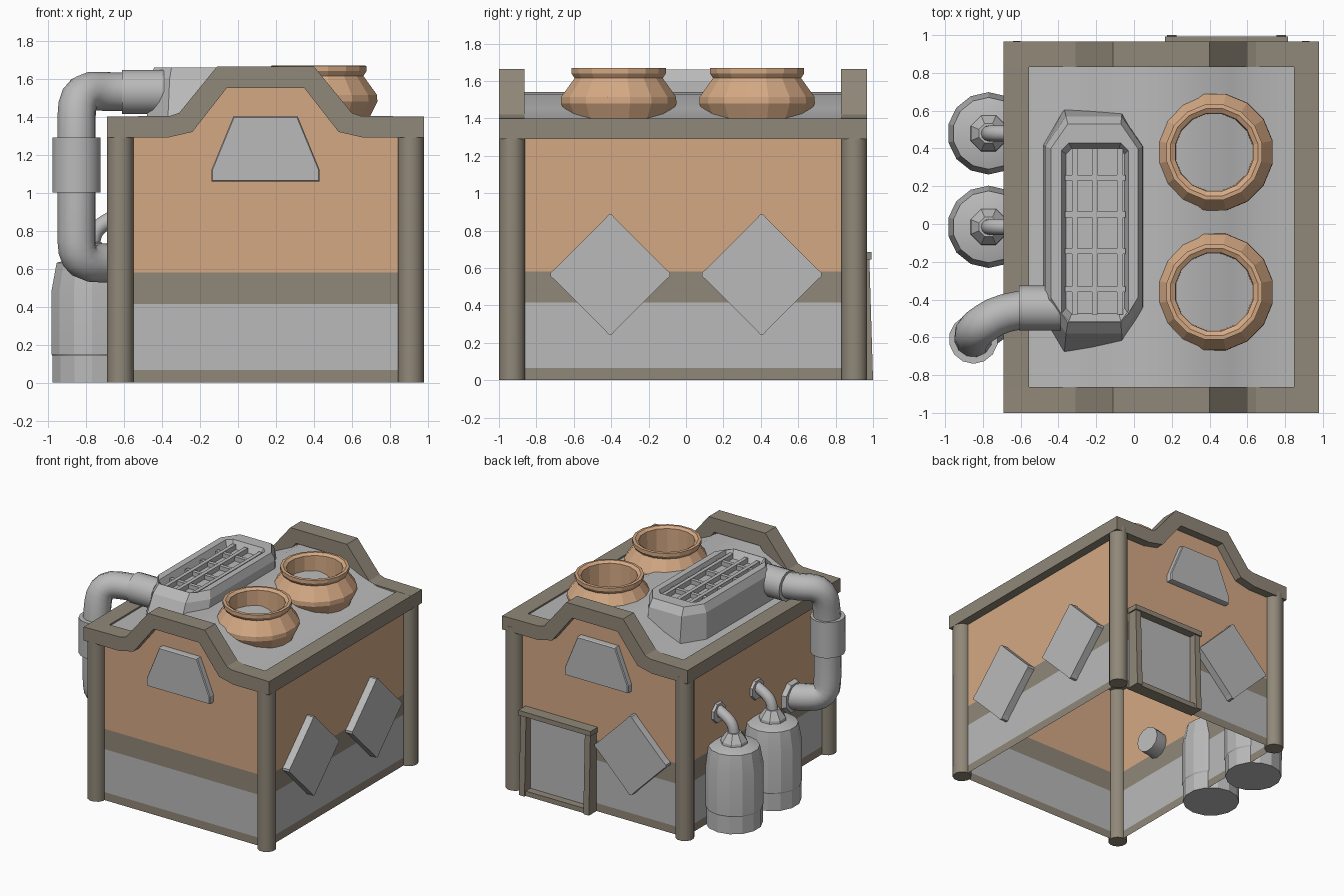
import bpy, bmesh, math
from mathutils import Vector

if "Cube" in bpy.data.objects:
    bpy.data.objects.remove(bpy.data.objects["Cube"])


def material(name, rgb):
    m = bpy.data.materials.new(name)
    m.diffuse_color = (*rgb, 1)
    m.use_nodes = True
    m.node_tree.nodes["Principled BSDF"].inputs["Base Color"].default_value = m.diffuse_color
    return m


CLAY = material("clay orange", (0.66, 0.395, 0.23))
GREY = material("metal grey", (0.49, 0.49, 0.49))
BROWN = material("trim brown", (0.28, 0.245, 0.19))

# Outer and wall limits of the hut
CX = 0.145
WX0, WX1, WY0, WY1 = -0.62, 0.91, -0.93, 0.90


def finish(name, bm, mats, smooth=None, recalc=True):
    if recalc:
        bmesh.ops.recalc_face_normals(bm, faces=bm.faces)
    me = bpy.data.meshes.new(name)
    bm.to_mesh(me)
    bm.free()
    ob = bpy.data.objects.new(name, me)
    bpy.context.collection.objects.link(ob)
    for m in mats:
        me.materials.append(m)
    if smooth:
        smooth_object(ob, smooth)
    return ob


def smooth_object(ob, angle):
    bpy.ops.object.select_all(action='DESELECT')
    ob.select_set(True)
    bpy.context.view_layer.objects.active = ob
    bpy.ops.object.shade_smooth_by_angle(angle=math.radians(angle))


def loft(name, rings, mat, caps=(True, True), smooth=None):
    """Join equal-length rings of points with quads."""
    bm = bmesh.new()
    vs = [[bm.verts.new(p) for p in r] for r in rings]
    n = len(vs[0])
    for a, b in zip(vs, vs[1:]):
        for i in range(n):
            bm.faces.new((a[i], a[(i + 1) % n], b[(i + 1) % n], b[i]))
    if caps[0]:
        bm.faces.new(vs[0][::-1])
    if caps[1]:
        bm.faces.new(vs[-1])
    return finish(name, bm, [mat], smooth)


def lathe(name, profile, origin, mat, sides=12, axis=(0, 0, 1), caps=(True, True), smooth=None):
    """Revolve (radius, height) points about an axis."""
    q = Vector((0, 0, 1)).rotation_difference(Vector(axis))
    o = Vector(origin)
    rings = [[o + q @ Vector((r * math.cos(2 * math.pi * (i + .5) / sides),
                              r * math.sin(2 * math.pi * (i + .5) / sides), z))
              for i in range(sides)] for r, z in profile]
    return loft(name, rings, mat, caps, smooth)


def box(name, x, y, z, mat):
    rings = [[(x[0], y[0], h), (x[1], y[0], h), (x[1], y[1], h), (x[0], y[1], h)] for h in z]
    return loft(name, rings, mat)


def prism(name, pts, place, d0, d1, mat, bevel=0.0):
    """Extrude a 2D outline; place(u, v, d) maps to 3D. Front edge may be chamfered."""
    cu = sum(p[0] for p in pts) / len(pts)
    cv = sum(p[1] for p in pts) / len(pts)
    rings = [[place(u, v, d0) for u, v in pts]]
    if bevel:
        rings.append([place(u, v, d1 - bevel) for u, v in pts])
    k = 1 - bevel * 3
    rings.append([place(cu + (u - cu) * k, cv + (v - cv) * k, d1) for u, v in pts])
    return loft(name, rings, mat)


def pipe(name, pts, radius, mat):
    cu = bpy.data.curves.new(name, 'CURVE')
    cu.dimensions = '3D'
    cu.bevel_depth, cu.bevel_resolution = radius, 4
    cu.use_fill_caps = True
    s = cu.splines.new('NURBS')
    s.points.add(len(pts) - 1)
    for p, c in zip(s.points, pts):
        p.co = (*c, 1)
    s.order_u, s.use_endpoint_u, s.resolution_u = 3, True, 4
    ob = bpy.data.objects.new(name, cu)
    bpy.context.collection.objects.link(ob)
    bpy.ops.object.select_all(action='DESELECT')
    ob.select_set(True)
    bpy.context.view_layer.objects.active = ob
    bpy.ops.object.convert(target='MESH')
    ob = bpy.context.object
    ob.data.materials.clear()
    ob.data.materials.append(mat)
    smooth_object(ob, 40)


# Walls: open sheets cut into horizontal colour bands
gable = [(WX1, 1.34), (0.62, 1.35), (0.38, 1.6), (-0.09, 1.6), (-0.33, 1.35), (WX0, 1.34)]
bm = bmesh.new()
for y in (WY0, WY1):
    f = bm.faces.new([bm.verts.new((x, y, z)) for x, z in [(WX0, 0), (WX1, 0)] + gable])
    if y > 0:
        f.normal_flip()
for x in (WX0, WX1):
    f = bm.faces.new([bm.verts.new((x, y, z)) for y, z in
                      [(WY0, 0), (WY1, 0), (WY1, 1.34), (WY0, 1.34)]])
    if x < 0:
        f.normal_flip()
for z in (0.065, 0.415, 0.58):
    bmesh.ops.bisect_plane(bm, geom=bm.verts[:] + bm.edges[:] + bm.faces[:],
                           plane_co=(0, 0, z), plane_no=(0, 0, 1))
for f in bm.faces:
    z = f.calc_center_median().z
    f.material_index = 2 if z < 0.065 or 0.415 < z < 0.58 else 1 if z < 0.415 else 0
finish("walls", bm, [CLAY, GREY, BROWN], recalc=False)

# Corner posts
for x in (WX0, WX1):
    for y in (WY0, WY1):
        lathe("corner_post", [(0.071, 0), (0.071, 1.33)], (x, y, 0), BROWN, 12, smooth=40)

# Parapet: stepped gables front and back, straight rails at the sides
half_top = [(0.835, 1.40), (0.50, 1.405), (0.455, 1.42), (0.255, 1.665)]
half_low = [(0.205, 1.55), (0.385, 1.32), (0.515, 1.29), (0.835, 1.29)]
right = half_top + half_low
left_top = [(-u, v) for u, v in half_top]
left_low = [(-u, v) for u, v in half_low]
outline = left_top + half_top[::-1] + half_low[::-1] + left_low
outline = [(CX + u, v) for u, v in outline]
for nm, y0, y1 in (("front_gable_trim", -1.0, -0.863), ("back_gable_trim", 0.83, 0.967)):
    prism(nm, outline, lambda u, v, d: (u, d, v), y0, y1, BROWN)
for nm, x in (("left_rail", (-0.69, -0.557)), ("right_rail", (0.847, 0.98))):
    box(nm, x, (-0.863, 0.83), (1.29, 1.40), BROWN)

# Roof sheet with a raised middle
bm = bmesh.new()
roof = [(-0.6, 1.385), (-0.38, 1.395), (-0.22, 1.45), (-0.05, 1.53), (CX, 1.54),
        (0.34, 1.53), (0.51, 1.45), (0.67, 1.395), (0.89, 1.385)]
a, b = ([bm.verts.new((x, y, z)) for x, z in roof] for y in (-0.9, 0.87))
for i in range(len(roof) - 1):
    bm.faces.new((a[i], a[i + 1], b[i + 1], b[i]))
finish("roof", bm, [GREY], 40, recalc=False)

# Clay pots used as chimneys
pot = [(0.27, -0.04), (0.275, 0.0), (0.315, 0.08), (0.313, 0.115), (0.24, 0.215), (0.257, 0.24),
       (0.257, 0.268), (0.235, 0.27), (0.21, 0.255), (0.205, 0.0)]
for y in (0.38, -0.36):
    lathe("chimney_pot", pot, (0.425, y, 1.40), CLAY, 16, caps=(False, False))


# Roof vent with recessed grille
def oct_ring(x0, x1, y0, y1, c, z, cy=None):
    cy = cy or c
    return [(x0 + c, y0, z), (x1 - c, y0, z), (x1, y0 + cy, z), (x1, y1 - cy, z),
            (x1 - c, y1, z), (x0 + c, y1, z), (x0, y1 - cy, z), (x0, y0 + cy, z)]


loft("vent_box", [oct_ring(-0.48, 0.05, -0.69, 0.61, 0.11, 1.37, 0.19),
                  oct_ring(-0.47, 0.045, -0.58, 0.57, 0.11, 1.60, 0.16),
                  oct_ring(-0.44, 0.02, -0.52, 0.53, 0.09, 1.66, 0.13),
                  oct_ring(-0.385, -0.03, -0.515, 0.43, 0.04, 1.66),
                  oct_ring(-0.36, -0.05, -0.475, 0.40, 0.03, 1.60)], GREY)
for x in (-0.314, -0.207, -0.074):
    box("grille_bar_long", (x - 0.015, x + 0.015), (-0.48, 0.40), (1.59, 1.64), GREY)
for y in (0.245, 0.05, -0.145, -0.345):
    box("grille_bar_cross", (-0.365, -0.045), (y - 0.015, y + 0.015), (1.59, 1.635), GREY)

# Exhaust pipe from the vent down into the left wall, with collars
pipe("exhaust_pipe", [(-0.42, -0.445, 1.53), (-0.66, -0.445, 1.53), (-0.85, -0.56, 1.54),
                      (-0.85, -0.61, 1.28), (-0.85, -0.61, 1.0), (-0.85, -0.61, 0.85),
                      (-0.85, -0.60, 0.63), (-0.66, -0.46, 0.63), (-0.5, -0.44, 0.63)], 0.102, GREY)
lathe("vent_collar", [(0.12, 0), (0.12, 0.22)], (-0.61, -0.445, 1.53), GREY, 14, (1, 0, 0), smooth=40)
lathe("pipe_collar", [(0.13, 0), (0.13, 0.29)], (-0.85, -0.61, 1.0), GREY, 14, smooth=40)
lathe("pipe_flange", [(0.135, 0), (0.12, 0.035)], (-0.625, -0.46, 0.63), GREY, 8, (-1, 0, 0))

# Gas tanks with a neck and a bent feed pipe
tank = [(0.212, 0.0), (0.212, 0.14), (0.218, 0.15), (0.218, 0.48), (0.19, 0.63), (0.11, 0.655)]
for y in (0.48, -0.015):
    lathe("tank", tank, (-0.77, y, 0), GREY, 14, smooth=25)
    lathe("tank_neck", [(0.105, 0.64), (0.10, 0.675), (0.055, 0.74)], (-0.77, y, 0), GREY, 8)
    pipe("feed_pipe", [(-0.77, y, 0.70), (-0.77, y, 0.78), (-0.70, y, 0.85), (-0.58, y, 0.90)],
         0.042, GREY)
    lathe("feed_flange", [(0.085, 0), (0.08, 0.02)], (-0.622, y, 0.86), GREY, 8, (-1, 0, 0))

# Diamond plates with rounded corners: two on the right wall, one on the back
R, c = 0.325, 0.03
diamond = []
for k in range(4):
    t = k * math.pi / 2
    for du, dv in ((R - c, -c), (R - 0.005, -c / 3), (R - 0.005, c / 3), (R - c, c)):
        diamond.append((du * math.cos(t) - dv * math.sin(t), du * math.sin(t) + dv * math.cos(t)))
for y in (-0.405, 0.405):
    prism("right_diamond_plate", diamond, lambda u, v, d: (WX1 + d, y + u, 0.565 + v),
          -0.01, 0.06, GREY)
prism("back_diamond_plate", diamond, lambda u, v, d: (-0.17 + u, WY1 + d, 0.565 + v),
      -0.01, 0.06, GREY)

# Trapezoid plates under both gables
trap = [(-0.285, 1.06), (0.285, 1.06), (0.285, 1.12), (0.17, 1.40), (-0.17, 1.40), (-0.285, 1.12)]
prism("front_gable_plate", trap, lambda u, v, d: (CX + u, WY0 - d, v), -0.01, 0.05, GREY, 0.008)
prism("back_gable_plate", trap, lambda u, v, d: (CX + u, WY1 + d, v), -0.01, 0.05, GREY, 0.008)

# Back door: panel, leaning jambs, lintel and sill
box("door_panel", (0.2, 0.78), (0.89, 0.925), (0.01, 0.66), GREY)
jamb = [(0.88, 0.0), (1.0, 0.0), (0.98, 0.66), (0.88, 0.66)]
for x in (0.175, 0.755):
    prism("door_jamb", jamb, lambda u, v, d: (d, u, v), x, x + 0.05, BROWN)
box("door_lintel", (0.165, 0.815), (0.88, 0.993), (0.645, 0.685), BROWN)
box("door_sill", (0.2, 0.78), (0.88, 0.985), (0.0, 0.04), BROWN)
